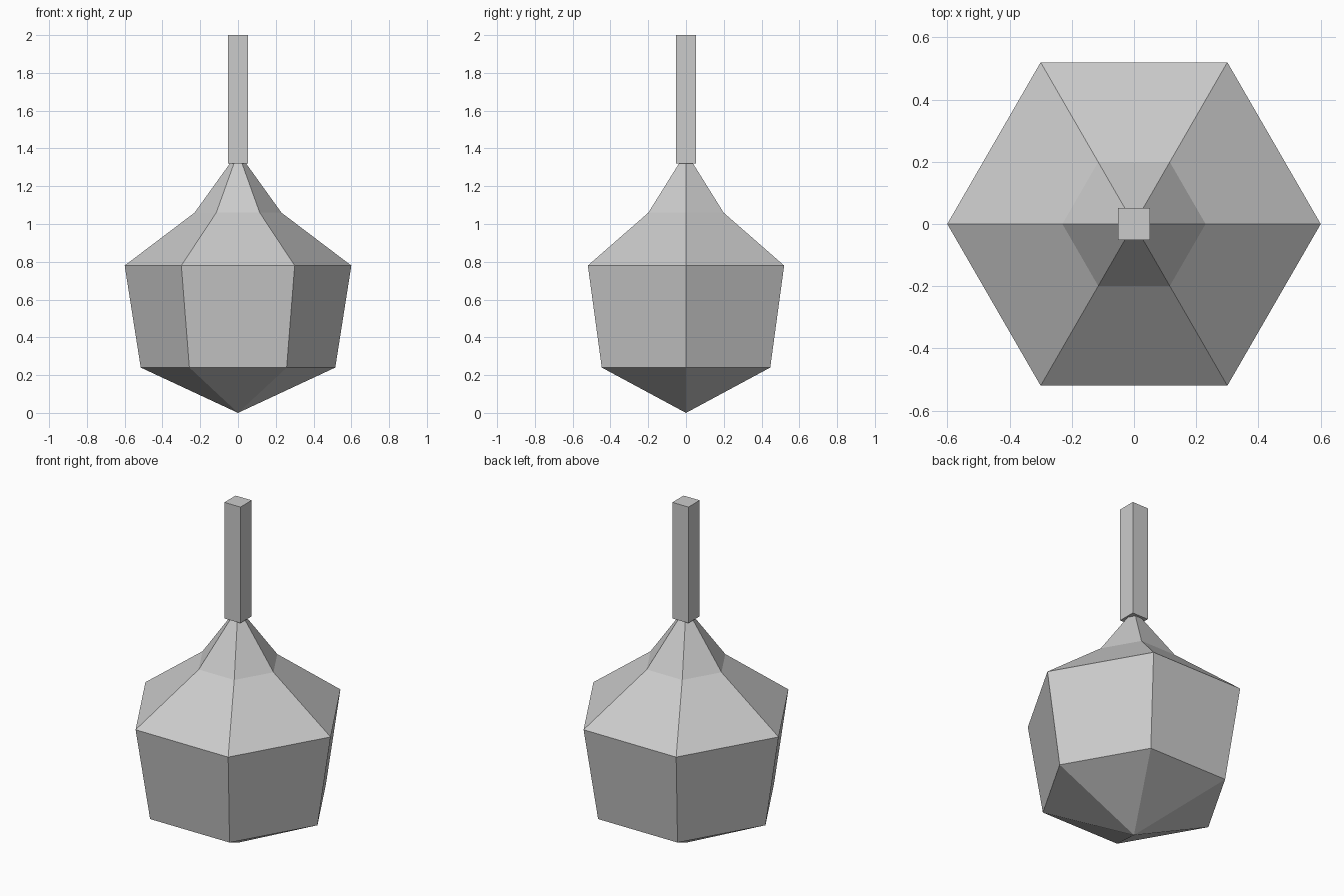
import bpy, bmesh, math

if "Cube" in bpy.data.objects:
    bpy.data.objects.remove(bpy.data.objects["Cube"])

grey = bpy.data.materials.new("plain grey")
grey.diffuse_color = (0.6, 0.6, 0.6, 1)
grey.use_nodes = True
grey.node_tree.nodes["Principled BSDF"].inputs["Base Color"].default_value = grey.diffuse_color


def finish(name, bm):
    bmesh.ops.recalc_face_normals(bm, faces=bm.faces)
    mesh = bpy.data.meshes.new(name)
    bm.to_mesh(mesh)
    bm.free()
    mesh.materials.append(grey)
    obj = bpy.data.objects.new(name, mesh)
    bpy.context.collection.objects.link(obj)
    return obj


# Six-sided body: stacked rings (radius, height) between two points
SIDES = 6
bm = bmesh.new()
tip = bm.verts.new((0, 0, 0))
rings = []
for r, z in [(0.515, 0.24), (0.6, 0.78), (0.23, 1.06)]:
    rings.append([bm.verts.new((r * math.cos(i * math.tau / SIDES),
                                r * math.sin(i * math.tau / SIDES), z))
                  for i in range(SIDES)])
peak = bm.verts.new((0, 0, 1.38))
for i in range(SIDES):
    j = (i + 1) % SIDES
    bm.faces.new((tip, rings[0][j], rings[0][i]))
    for low, high in zip(rings, rings[1:]):
        bm.faces.new((low[i], low[j], high[j], high[i]))
    bm.faces.new((rings[-1][i], rings[-1][j], peak))
finish("body", bm)

# Square stem standing on the peak
bm = bmesh.new()
bmesh.ops.create_cube(bm, size=1)
bmesh.ops.scale(bm, vec=(0.104, 0.104, 0.68), verts=bm.verts)
bmesh.ops.translate(bm, vec=(0, 0, 1.66), verts=bm.verts)
finish("stem", bm)
